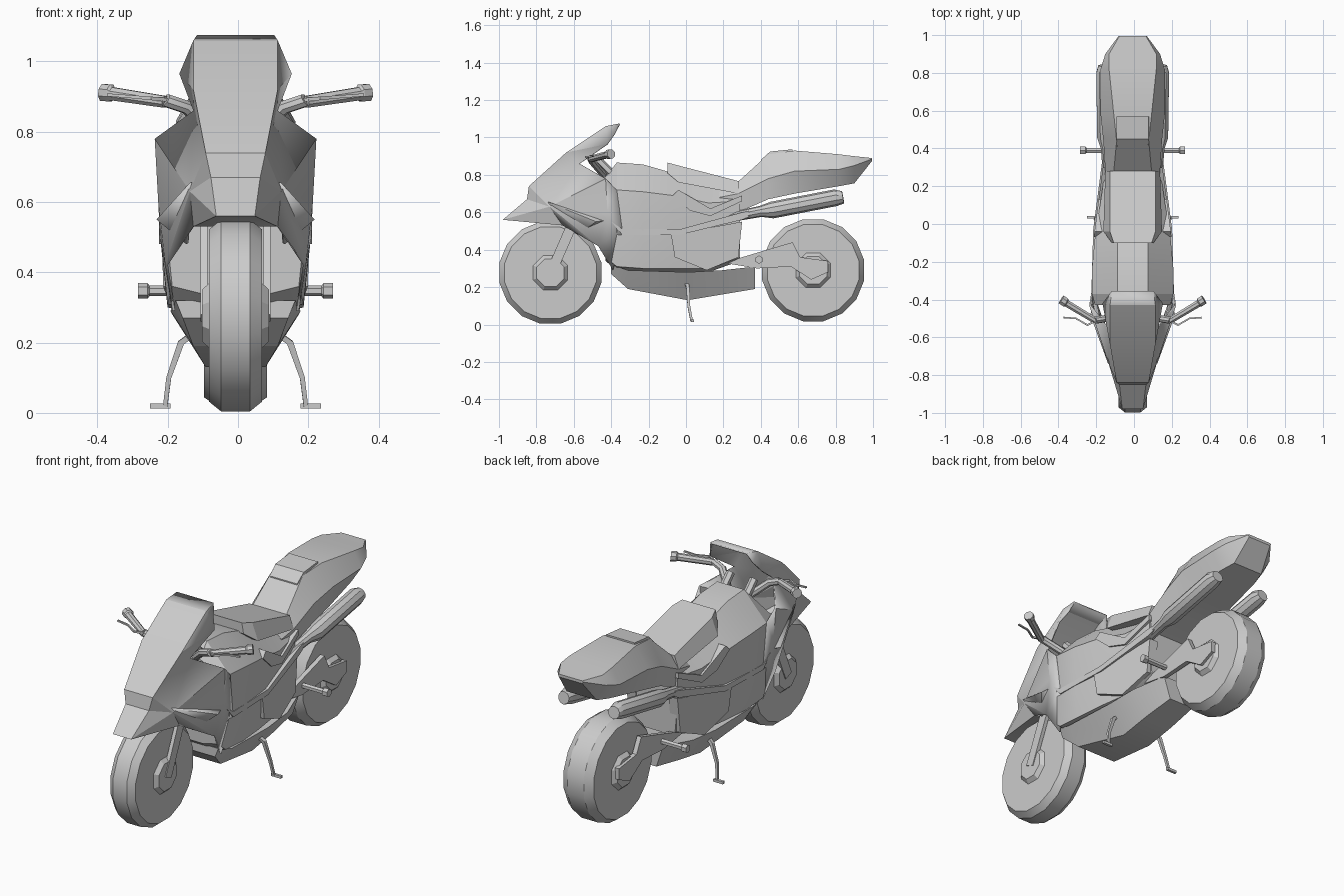
import bpy
import bmesh
import math
from mathutils import Vector

default_cube = bpy.data.objects.get("Cube")
if default_cube:
    bpy.data.objects.remove(default_cube, do_unlink=True)

SIDES = {"left": 1, "right": -1}

grey = bpy.data.materials.new("plain_grey")
grey.use_nodes = True
grey.diffuse_color = (.6, .6, .6, 1)
grey.node_tree.nodes["Principled BSDF"].inputs["Base Color"].default_value = grey.diffuse_color


def finish(name, bm, smooth_angle):
    """Turn a bmesh into a named grey object, slightly off centre."""
    bmesh.ops.recalc_face_normals(bm, faces=bm.faces)
    mesh = bpy.data.meshes.new(name)
    bm.to_mesh(mesh)
    bm.free()
    mesh.materials.append(grey)
    obj = bpy.data.objects.new(name, mesh)
    obj.location.x = -.007
    bpy.context.collection.objects.link(obj)
    bpy.ops.object.select_all(action="DESELECT")
    obj.select_set(True)
    bpy.context.view_layer.objects.active = obj
    bpy.ops.object.shade_smooth_by_angle(angle=math.radians(smooth_angle))
    return obj


def skin(bm, rings):
    """Bridge closed rings of points and cap both ends."""
    loops = [[bm.verts.new(point) for point in ring] for ring in rings]
    count = len(loops[0])
    for near, far in zip(loops, loops[1:]):
        for i in range(count):
            j = (i + 1) % count
            bm.faces.new((near[i], near[j], far[j], far[i]))
    bm.faces.new(loops[0])
    bm.faces.new(loops[-1])


def loft(name, stations, smooth_angle=25):
    """Symmetric body from half sections: y, then (x, z) pairs from top to bottom."""
    rings = []
    for y, *half in stations:
        left = [(x, y, z) for x, z in half]
        right = [(-x, y, z) for x, z in reversed(half)]
        rings.append(left + right)
    bm = bmesh.new()
    skin(bm, rings)
    finish(name, bm, smooth_angle)


def tube(name, path, sides):
    """Rod through points, each with its own radius."""
    points = [Vector(point) for point, radius in path]
    axis = (points[-1] - points[0]).normalized()
    up = Vector((0, 0, 1)) if abs(axis.z) < .8 else Vector((0, 1, 0))
    u = axis.cross(up).normalized()
    v = axis.cross(u)
    angles = [math.tau * (i + .5) / sides for i in range(sides)]
    rings = []
    for centre, (point, radius) in zip(points, path):
        rings.append([centre + radius * (math.cos(a) * u + math.sin(a) * v) for a in angles])
    bm = bmesh.new()
    skin(bm, rings)
    finish(name, bm, 30)


def rods(name, path, sides=8):
    """The same rod on each side of the bike."""
    for label, side in SIDES.items():
        mirrored = [((side * x, y, z), radius) for (x, y, z), radius in path]
        tube(f"{label}_{name}", mirrored, sides)


def plates(name, outline, inner, outer, taper=0):
    """A plate on each side, drawn in (y, z) and narrowing towards the tail."""
    for label, side in SIDES.items():
        inside = [(side * inner, y, z) for y, z in outline]
        outside = [(side * (outer - taper * max(0, y + .1)), y, z) for y, z in outline]
        bm = bmesh.new()
        skin(bm, [inside, outside])
        finish(f"{label}_{name}", bm, 1)


def shell(name, points, faces, strips):
    """Thin mirrored skin of named corners; strips are edges joined across the middle."""
    bm = bmesh.new()
    left = {key: bm.verts.new(point) for key, point in points.items()}
    right = {key: bm.verts.new((-x, y, z)) for key, (x, y, z) in points.items()}
    for face in faces:
        for half in (left, right):
            bm.faces.new([half[key] for key in face.split()])
    for strip in strips:
        start, end = strip.split()
        bm.faces.new((left[start], left[end], right[end], right[start]))
    solid = finish(name, bm, 20).modifiers.new("thickness", "SOLIDIFY")
    solid.thickness = .008


def wheel(name, y, z, half_width):
    """Bevelled tyre with an eight-sided hub."""
    radius = .278
    tread = half_width * .55
    tyre = ((-half_width, radius * .9), (-tread, radius), (tread, radius), (half_width, radius * .9))
    tube(f"{name}_wheel", [((x, y, z), r) for x, r in tyre], 16)
    reach = half_width + .02
    hub = ((-reach, .08), (-half_width, .1), (half_width, .1), (reach, .08))
    tube(f"{name}_hub", [((x, y, z), r) for x, r in hub], 8)


wheel("front", -.725, .277, .075)
wheel("rear", .68, .29, .09)

# Front fork and swing arm
plates("fork", ((-.61, .6), (-.55, .6), (-.7, .26), (-.75, .28)), .08, .1)
plates("swing_arm", ((.2, .33), (.4, .39), (.57, .44), (.61, .36), (.76, .34),
                     (.76, .28), (.67, .24), (.56, .31), (.38, .3)), .1, .125)

# Nose fairing with windscreen
nose = {
    "tip": (.055, -.98, .56),
    "step": (.07, -.85, .67),
    "lamp": (.085, -.84, .74),
    "brow": (.12, -.64, .92),
    "throat": (.12, -.57, .86),
    "shoulder": (.23, -.43, .78),
    "cheek": (.13, -.73, .63),
    "arch": (.12, -.66, .53),
    "flank": (.22, -.42, .6),
    "jaw": (.2, -.47, .42),
    "chin": (.18, -.39, .29),
    "hip": (.22, -.37, .72),
    "rib": (.215, -.34, .5),
    "crown": (.12, -.43, 1.06),
    "rim": (.11, -.355, 1.075),
    "wing": (.16, -.42, .965),
    "wing_end": (.13, -.38, 1.02),
}
shell("nose_fairing", nose, (
    "tip step cheek", "tip cheek arch", "step lamp cheek", "lamp throat cheek",
    "lamp brow throat", "throat shoulder cheek", "shoulder flank cheek",
    "cheek flank jaw", "cheek jaw arch", "flank rib jaw", "jaw rib chin",
    "shoulder hip flank", "hip rib flank", "brow crown wing", "brow wing throat",
    "crown rim wing_end wing",
), ("tip step", "step lamp", "lamp brow", "brow crown", "crown rim", "arch tip"))

# Winglets beside the front wheel
winglet = {
    "front": (.13, -.74, .655),
    "outer": (.225, -.48, .55),
    "lower": (.14, -.58, .48),
    "back": (.2, -.4, .56),
}
shell("winglets", winglet, ("front outer lower", "front back outer", "outer back lower"), ())


# Main body with tank: y, tank top, shoulder height, half width, lower edge
def body_section(y, top, shoulder, width, low):
    waist = (shoulder + low) / 2
    return (y, (.08, top), (width, shoulder), (width, waist), (width * .9, low), (.1, low - .02))


loft("main_body", [
    body_section(-.43, .79, .74, .2, .36),
    body_section(-.37, .866, .72, .215, .31),
    body_section(-.23, .856, .71, .215, .3),
    body_section(-.07, .81, .69, .2, .3),
    body_section(.12, .75, .65, .17, .3),
    body_section(.29, .72, .66, .145, .36),
])

# Trim strips along each flank
plates("knee_trim", ((-.4, .55), (-.34, .51), (-.03, .51), (.3, .6), (.46, .63),
                     (.3, .56), (-.03, .48), (-.34, .48)), .13, .218, .13)
plates("tank_trim", ((-.07, .69), (.02, .61), (.13, .58), (.3, .66),
                     (.3, .69), (.13, .62), (-.04, .72)), .1, .21, .13)

# Raised engine side covers
plates("engine_cover", ((-.08, .48), (.3, .55), (.28, .36), (.11, .29), (-.06, .36)),
       .1, .212, .15)

# Belly pan
loft("belly_pan", (
    (-.4, (.17, .32), (.15, .27)),
    (-.31, (.185, .29), (.12, .19)),
    (.01, (.18, .28), (.085, .13)),
    (.19, (.17, .29), (.085, .16)),
    (.37, (.115, .31), (.075, .19)),
))

# Rider seat
loft("seat", (
    (-.1, (.1, .866), (.11, .81)),
    (-.04, (.12, .85), (.155, .76)),
    (.28, (.12, .767), (.145, .7)),
))

# Tail with passenger hump
loft("tail", (
    (.18, (.08, .74), (.14, .68), (.13, .57)),
    (.28, (.1, .765), (.145, .7), (.13, .6)),
    (.44, (.085, .91), (.155, .78), (.145, .67)),
    (.58, (.1, .93), (.17, .82), (.14, .7)),
    (.82, (.125, .91), (.17, .83), (.11, .74)),
    (.9, (.125, .9), (.145, .85), (.09, .755)),
    (.995, (.07, .89), (.075, .885), (.07, .875)),
))
loft("passenger_pad", (
    (.4, (.08, .88), (.085, .84)),
    (.45, (.085, .925), (.09, .88)),
    (.57, (.085, .937), (.09, .9)),
))

# Exhausts
rods("exhaust", (((.13, .22, .57), .025), ((.14, .4, .605), .03), ((.145, .46, .612), .045),
                 ((.15, .8, .678), .045), ((.15, .84, .68), .033)), sides=10)

# Handlebars, grips and levers
rods("bar_stem", (((.06, -.44, .8), .02), ((.14, -.5, .87), .02), ((.2, -.51, .89), .02)))
rods("grip", (((.2, -.51, .885), .018), ((.35, -.42, .908), .02),
              ((.355, -.415, .91), .026), ((.378, -.4, .912), .026)))
rods("brake_lever", (((.19, -.51, .89), .008), ((.24, -.535, .895), .007),
                     ((.3, -.5, .9), .006), ((.365, -.495, .905), .006)), sides=4)
rods("steering_head", (((.07, -.47, .88), .022), ((.07, -.39, .8), .022)), sides=6)

# Foot pegs and stands
rods("foot_peg", [((x, .39, .347), r) for x, r in ((.1, .015), (.245, .015), (.25, .022), (.278, .022))],
     sides=6)
rods("stand_leg", (((.12, 0, .225), .014), ((.155, .01, .2), .013),
                   ((.19, .015, .1), .01), ((.2, .03, .02), .009)), sides=4)
rods("stand_foot", (((.185, .035, .02), .01), ((.243, .035, .02), .01)), sides=4)
